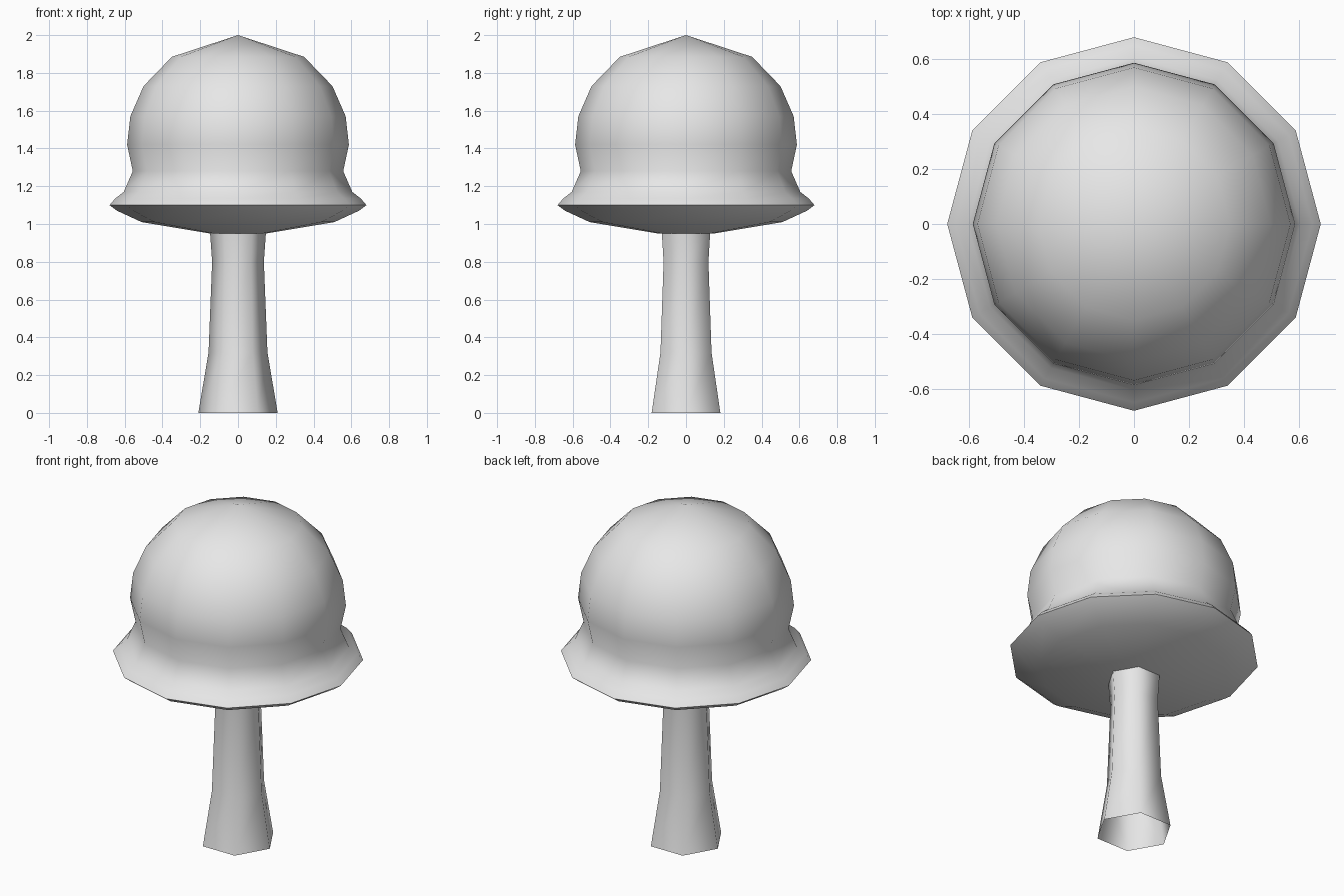
import bpy, bmesh, math

cube = bpy.data.objects.get("Cube")
if cube:
    bpy.data.objects.remove(cube, do_unlink=True)

grey = bpy.data.materials.new("pale_grey")
grey.use_nodes = True
colour = (0.8, 0.8, 0.8, 1)
grey.diffuse_color = colour
grey.node_tree.nodes["Principled BSDF"].inputs["Base Color"].default_value = colour


def lathe(name, profile, sides):
    """Turn a bottom-to-top (radius, height) profile around z."""
    bm = bmesh.new()
    rings = []
    for r, z in profile:
        if r == 0:
            rings.append([bm.verts.new((0, 0, z))] * sides)
        else:
            angles = [math.tau * i / sides for i in range(sides)]
            rings.append([bm.verts.new((r * math.cos(a), r * math.sin(a), z)) for a in angles])
    for low, high in zip(rings, rings[1:]):
        for i in range(sides):
            j = (i + 1) % sides
            corners = dict.fromkeys((low[i], low[j], high[j], high[i]))
            bm.faces.new(list(corners))
    mesh = bpy.data.meshes.new(name)
    bm.to_mesh(mesh)
    bm.free()
    mesh.materials.append(grey)
    obj = bpy.data.objects.new(name, mesh)
    bpy.context.collection.objects.link(obj)
    bpy.ops.object.select_all(action="DESELECT")
    obj.select_set(True)
    bpy.context.view_layer.objects.active = obj
    bpy.ops.object.shade_smooth_by_angle(angle=math.radians(75))
    return obj


# Six-sided flared stem, open at the base
lathe("stem", [(0.21, 0), (0.156, 0.32), (0.137, 0.8), (0.148, 0.955)], 6)

# Twelve-sided domed cap: shallow underside, flared rim, waist and dome
lathe("cap", [(0, 0.945), (0.15, 0.95), (0.51, 1.01), (0.64, 1.07), (0.68, 1.1),
              (0.65, 1.135), (0.605, 1.17), (0.557, 1.28), (0.587, 1.42),
              (0.57, 1.57), (0.5, 1.73), (0.35, 1.885), (0, 2)], 12)
